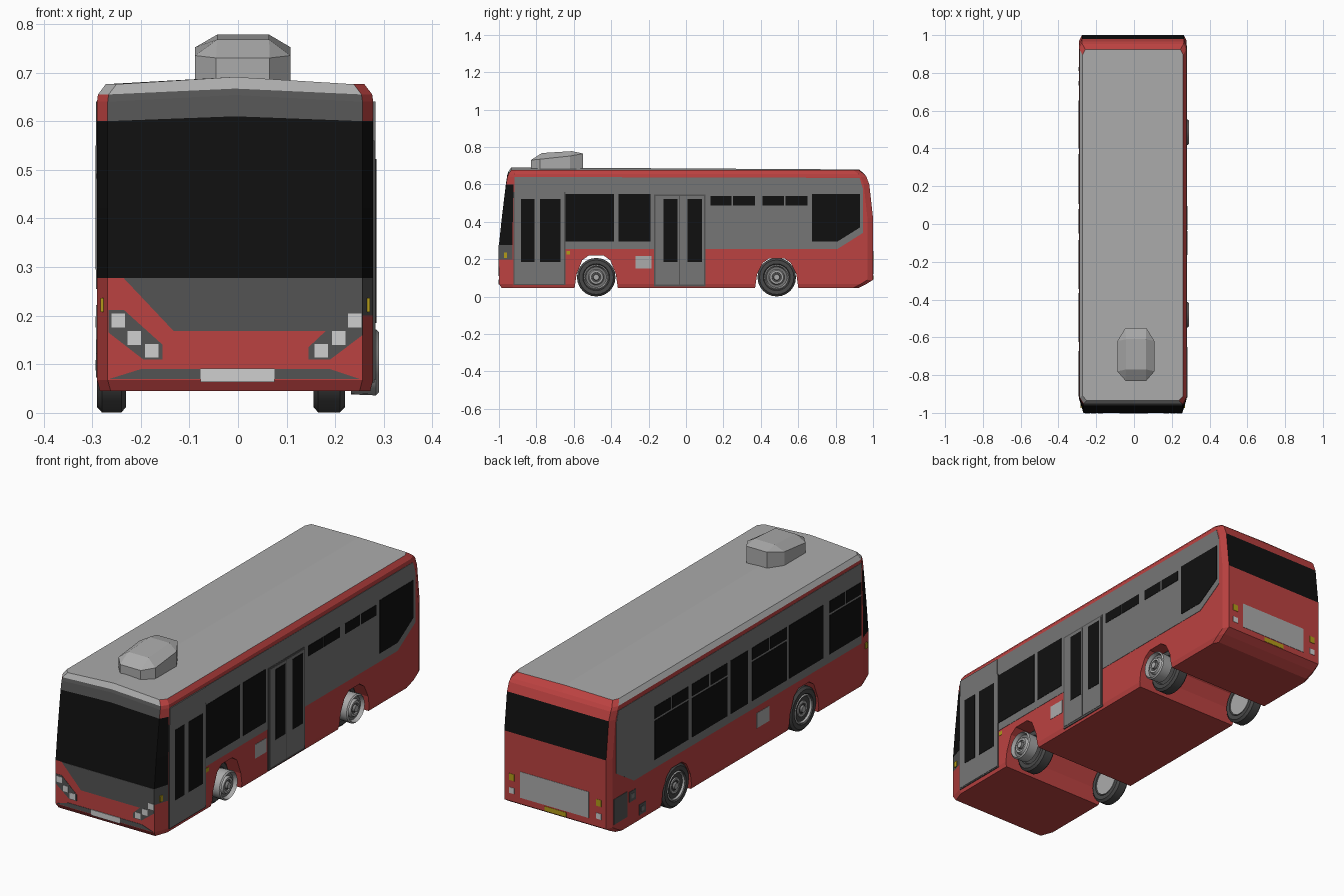
import bpy, bmesh, math
from mathutils import Vector

if "Cube" in bpy.data.objects:
    bpy.data.objects.remove(bpy.data.objects["Cube"])


def material(name, r, g, b):
    m = bpy.data.materials.new(name)
    m.diffuse_color = (r, g, b, 1)
    m.use_nodes = True
    m.node_tree.nodes["Principled BSDF"].inputs["Base Color"].default_value = m.diffuse_color
    return m


RED = material("red paint", 0.50, 0.054, 0.052)
ROOF = material("roof grey", 0.41, 0.41, 0.41)
LIGHT = material("light grey", 0.62, 0.62, 0.62)
GREY = material("side grey", 0.18, 0.18, 0.18)
DARK = material("dark grey", 0.088, 0.088, 0.088)
BLACK = material("black glass", 0.005, 0.005, 0.005)
TYRE = material("tyre rubber", 0.065, 0.065, 0.065)
YELLOW = material("amber", 0.45, 0.33, 0.01)

CX, HW = -0.006, 0.284
RIGHT, LEFT, FRONT, REAR = CX + HW, CX - HW, -1.0, 1.0


def finish(name, bm, mats):
    bmesh.ops.recalc_face_normals(bm, faces=bm.faces)
    me = bpy.data.meshes.new(name)
    bm.to_mesh(me)
    bm.free()
    for m in mats:
        me.materials.append(m)
    ob = bpy.data.objects.new(name, me)
    bpy.context.collection.objects.link(ob)
    return ob


def prism(bm, pts, axis, a, b):
    """Extrude a 2D polygon along x (pts are y,z) or y (pts are x,z)."""
    def at(p, d):
        return (d, p[0], p[1]) if axis == 'x' else (p[0], d, p[1])
    lo = [bm.verts.new(at(p, a)) for p in pts]
    hi = [bm.verts.new(at(p, b)) for p in pts]
    bm.faces.new(lo)
    bm.faces.new(hi[::-1])
    n = len(pts)
    for i in range(n):
        bm.faces.new((lo[i], lo[(i + 1) % n], hi[(i + 1) % n], hi[i]))


def plates(name, side, polys, mat, layer=1):
    """Thin plates on one side of the body; higher layers lie on top."""
    axis, pos, sgn = {'right': ('x', RIGHT, 1), 'left': ('x', LEFT, -1),
                      'front': ('y', FRONT, -1), 'rear': ('y', REAR, 1)}[side]
    bm = bmesh.new()
    for p in polys:
        prism(bm, p, axis, pos - sgn * 0.001, pos + sgn * 0.0016 * layer)
    return finish(name, bm, [mat])


def rect(a0, a1, z0, z1):
    return [(a0, z0), (a1, z0), (a1, z1), (a0, z1)]


def square(a, z, s):
    return rect(a - s / 2, a + s / 2, z - s / 2, z + s / 2)


# Body shell: stacked rings (z, front y, side start y, rear y, half width, front crown, rear crown)
levels = [(0.045, -0.985, -0.925, 0.92, 0.278, 0, 0),
          (0.068, -1.0, -0.928, 0.965, HW, 0, 0),
          (0.09, -1.0, -0.928, 1.0, HW, 0, 0),
          (0.20, -1.0, -0.928, 1.0, HW, 0, 0),
          (0.277, -1.0, -0.928, 1.0, HW, 0, 0),
          (0.42, -0.985, -0.926, 1.0, HW, 0, 0),
          (0.60, -0.962, -0.922, 0.98, HW, 0.01, 0),
          (0.64, -0.955, -0.918, 0.965, HW, 0.014, 0),
          (0.655, -0.95, -0.916, 0.953, HW - 0.002, 0.012, 0.002),
          (0.676, -0.935, -0.91, 0.925, HW - 0.018, 0.015, 0.004)]
bm = bmesh.new()
rings = []
for z, yf, ys, yr, h, cf, cr in levels:
    half = [(h - 0.022, yf), (h, ys), (h, yr - 0.03), (h - 0.014, yr)]
    pts = [(0, yf, cf)] + [(x, y, 0) for x, y in half] + [(0, yr, cr)]
    pts += [(-x, y, 0) for x, y in half[::-1]]
    rings.append([bm.verts.new((CX + x, y, z + dz)) for x, y, dz in pts])
for k in range(len(rings) - 1):
    for i in range(10):
        j = (i + 1) % 10
        f = bm.faces.new((rings[k][i], rings[k][j], rings[k + 1][j], rings[k + 1][i]))
        front, corner = i in (0, 9), i in (1, 8)
        if (front or corner) and k in (4, 5):
            f.material_index = 2                      # windscreen
        elif front and k in (6, 7) or i == 1 and k == 3:
            f.material_index = 3                      # destination panel and corner
        elif i in (4, 5) and k == 5:
            f.material_index = 2                      # rear window
        elif k == 8 and (front or i in (7, 8)):
            f.material_index = 1                      # roof lip
top = rings[-1]
for loop in (top[:6], top[5:] + top[:1]):
    bm.faces.new(loop).material_index = 1
bm.faces.new(rings[0][::-1])
body = finish("body", bm, [RED, ROOF, BLACK, DARK])

# Wheel arches cut straight through the body
for c, zt in ((-0.48, 0.22), (0.485, 0.205)):
    bm = bmesh.new()
    arch = [(-0.122, 0.0), (-0.105, 0.12), (-0.075, zt - 0.025), (-0.04, zt),
            (0.04, zt), (0.075, zt - 0.025), (0.105, 0.12), (0.122, 0.0)]
    prism(bm, [(c + y, z) for y, z in arch], 'x', -0.5, 0.5)
    cutter = finish("arch_cutter", bm, [RED])
    cutter.hide_render = True
    mod = body.modifiers.new("arch", 'BOOLEAN')
    mod.operation, mod.object, mod.solver = 'DIFFERENCE', cutter, 'EXACT'
    bpy.context.view_layer.objects.active = body
    bpy.ops.object.modifier_apply(modifier=mod.name)
    bpy.data.objects.remove(cutter)

# Grey upper side panels
panel = [(-0.915, 0.255), (0.81, 0.255), (0.945, 0.34), (0.945, 0.58), (0.928, 0.635), (-0.912, 0.64)]
for s in ('right', 'left'):
    plates(s + "_side_panel", s, [panel], GREY)

# Doors on the right
plates("door_frames", 'right', [rect(-0.922, -0.645, 0.062, 0.56), rect(-0.172, 0.105, 0.055, 0.545)], DARK, 2)
plates("door_leaves", 'right', [rect(-0.918, -0.651, 0.068, 0.64), rect(-0.163, -0.037, 0.065, 0.537),
                                rect(-0.031, 0.096, 0.065, 0.537)], GREY, 3)
plates("door_windows", 'right', [rect(-0.882, -0.81, 0.185, 0.522), rect(-0.78, -0.672, 0.185, 0.522),
                                 rect(-0.12, -0.045, 0.185, 0.522), rect(0.008, 0.085, 0.185, 0.522)], BLACK, 4)

# Side windows
plates("right_windows", 'right',
       [rect(-0.645, -0.385, 0.295, 0.55), rect(-0.36, -0.19, 0.295, 0.55)]
       + [rect(a, b, 0.488, 0.538) for a, b in ((0.13, 0.243), (0.25, 0.37), (0.41, 0.525), (0.532, 0.65))]
       + [[(0.675, 0.295), (0.81, 0.295), (0.93, 0.37), (0.93, 0.55), (0.675, 0.55)]], BLACK, 2)
left = [rect(-0.05, 0.08, 0.295, 0.55), rect(-0.625, -0.365, 0.295, 0.55)]
for a, b in ((0.40, 0.655), (0.105, 0.37), (-0.345, -0.085), (-0.912, -0.672)):
    m = (a + b) / 2
    left += [rect(a, b, 0.295, 0.482), rect(a, m - 0.005, 0.492, 0.55), rect(m + 0.005, b, 0.492, 0.55)]
plates("left_windows", 'left', left, BLACK, 2)

# Side hatches, vents and marker
plates("right_hatch", 'right', [rect(-0.27, -0.185, 0.15, 0.217)], ROOF)
plates("right_marker", 'right', [square(-0.63, 0.235, 0.02)], YELLOW)
plates("left_hatch", 'left', [rect(-0.215, -0.12, 0.15, 0.222)], ROOF)
plates("left_vents", 'left', [rect(0.86, 0.962, 0.10, 0.222), square(0.82, 0.187, 0.05),
                              square(0.745, 0.098, 0.05)], DARK)
plates("left_vent_caps", 'left', [square(0.82, 0.187, 0.022), square(0.745, 0.098, 0.022)], GREY, 2)

# Front mask, lamps and number plate
plates("front_mask", 'front', [
    [(-0.235, 0.277), (-0.132, 0.168), (0.18, 0.168), (0.256, 0.21), (0.256, 0.277)],
    [(0.256, 0.21), (0.18, 0.168), (0.145, 0.135), (0.145, 0.11), (0.19, 0.11), (0.256, 0.16)],
    [(-0.266, 0.212), (-0.235, 0.212), (-0.155, 0.14), (-0.155, 0.11), (-0.195, 0.11), (-0.266, 0.165)],
    [(-0.264, 0.07), (0.25, 0.07), (0.19, 0.09), (-0.2, 0.09)]], DARK)
lamps = ((0.243, 0.19), (0.21, 0.154), (0.174, 0.128))
plates("headlamps", 'front', [square(s * x + (CX / 2), z, 0.028) for x, z in lamps for s in (1, -1)], LIGHT, 2)
plates("front_plate", 'front', [rect(-0.077, 0.075, 0.064, 0.091)], LIGHT, 2)
bm = bmesh.new()
for s in (-1, 1):
    x = CX + s * 0.274
    prism(bm, [(x - 0.003, 0.208), (x + 0.003, 0.208), (x + 0.003, 0.236), (x - 0.003, 0.236)], 'y', -0.974, -0.956)
finish("corner_markers", bm, [YELLOW])

# Rear panel, lamps and number plate
plates("rear_panel", 'rear', [rect(-0.185, 0.18, 0.12, 0.245)], ROOF)
plates("rear_amber", 'rear', [rect(x - 0.014, x + 0.014, 0.19, 0.222) for x in (-0.237, 0.225)]
       + [rect(-0.065, 0.05, 0.092, 0.114)], YELLOW)
plates("rear_white_lamps", 'rear', [square(x, 0.142, 0.028) for x in (-0.237, 0.225)], LIGHT)

# Roof pod: octagon with raised flat middle strip
outline = [(-0.088, -0.78, 0.735), (-0.045, -0.83, 0.73), (0.065, -0.83, 0.73), (0.108, -0.78, 0.735),
           (0.108, -0.62, 0.752), (0.065, -0.55, 0.765), (-0.045, -0.55, 0.765), (-0.088, -0.62, 0.752)]
bm = bmesh.new()
lo = [bm.verts.new((x, y, 0.675)) for x, y, z in outline]
hi = [bm.verts.new(p) for p in outline]
crown = [bm.verts.new(p) for p in ((-0.043, -0.77, 0.768), (0.064, -0.77, 0.768),
                                   (0.064, -0.61, 0.778), (-0.043, -0.61, 0.778))]
for i in range(8):
    j = (i + 1) % 8
    bm.faces.new((lo[i], lo[j], hi[j], hi[i]))
a, b, c, d = crown
for f in ((a, b, c, d), (hi[1], hi[2], b, a), (hi[2], hi[3], b), (hi[3], hi[4], c, b),
          (hi[4], hi[5], c), (hi[5], hi[6], d, c), (hi[6], hi[7], d), (hi[7], hi[0], a, d), (hi[0], hi[1], a)):
    bm.faces.new(f)
bm.faces.new(lo[::-1])
finish("roof_pod", bm, [ROOF])


def lathe(name, profile, y, mats, rule=lambda r: 0, seg=24):
    """Spin (x, radius) points around the axle."""
    bm = bmesh.new()
    loops = [[bm.verts.new((x, y + r * math.cos(t), 0.104 + r * math.sin(t)))
              for t in [2 * math.pi * i / seg for i in range(seg)]] for x, r in profile]
    for k in range(len(loops) - 1):
        for i in range(seg):
            j = (i + 1) % seg
            f = bm.faces.new((loops[k][i], loops[k][j], loops[k + 1][j], loops[k + 1][i]))
            f.material_index = rule((profile[k][1] + profile[k + 1][1]) / 2)
    bm.faces.new(loops[0])
    bm.faces.new(loops[-1])
    ob = finish(name, bm, mats)
    bpy.ops.object.select_all(action='DESELECT')
    ob.select_set(True)
    bpy.context.view_layer.objects.active = ob
    bpy.ops.object.shade_smooth_by_angle(angle=math.radians(35))


# Wheels: tyres, with dished rims standing proud on the right
dish = [(0, 0.068), (0.006, 0.062), (-0.012, 0.055), (-0.012, 0.042), (0.0, 0.036), (0.0, 0.026),
        (-0.006, 0.024), (-0.006, 0.018), (0.006, 0.015)]
for label, y in (("front", -0.48), ("rear", 0.485)):
    for side, x0, x1, rim_x, s in (("left", -0.23, -0.29, -0.284, -1), ("right", 0.155, 0.22, 0.284, 1)):
        w = s * 0.01
        lathe(f"{label}_{side}_tyre", [(x0 + w, 0.066), (x0, 0.072), (x0, 0.092), (x0 + w, 0.103),
                                       (x1 - w, 0.103), (x1, 0.092), (x1, 0.072), (x1 - w, 0.066)], y, [TYRE])
        back = rim_x - s * 0.052
        lathe(f"{label}_{side}_rim", [(back, 0.05), (back, 0.066)] + [(rim_x + s * dx, r) for dx, r in dish],
              y, [ROOF, GREY], lambda r: 1 if 0.04 < r < 0.05 or 0.016 < r < 0.025 else 0)
